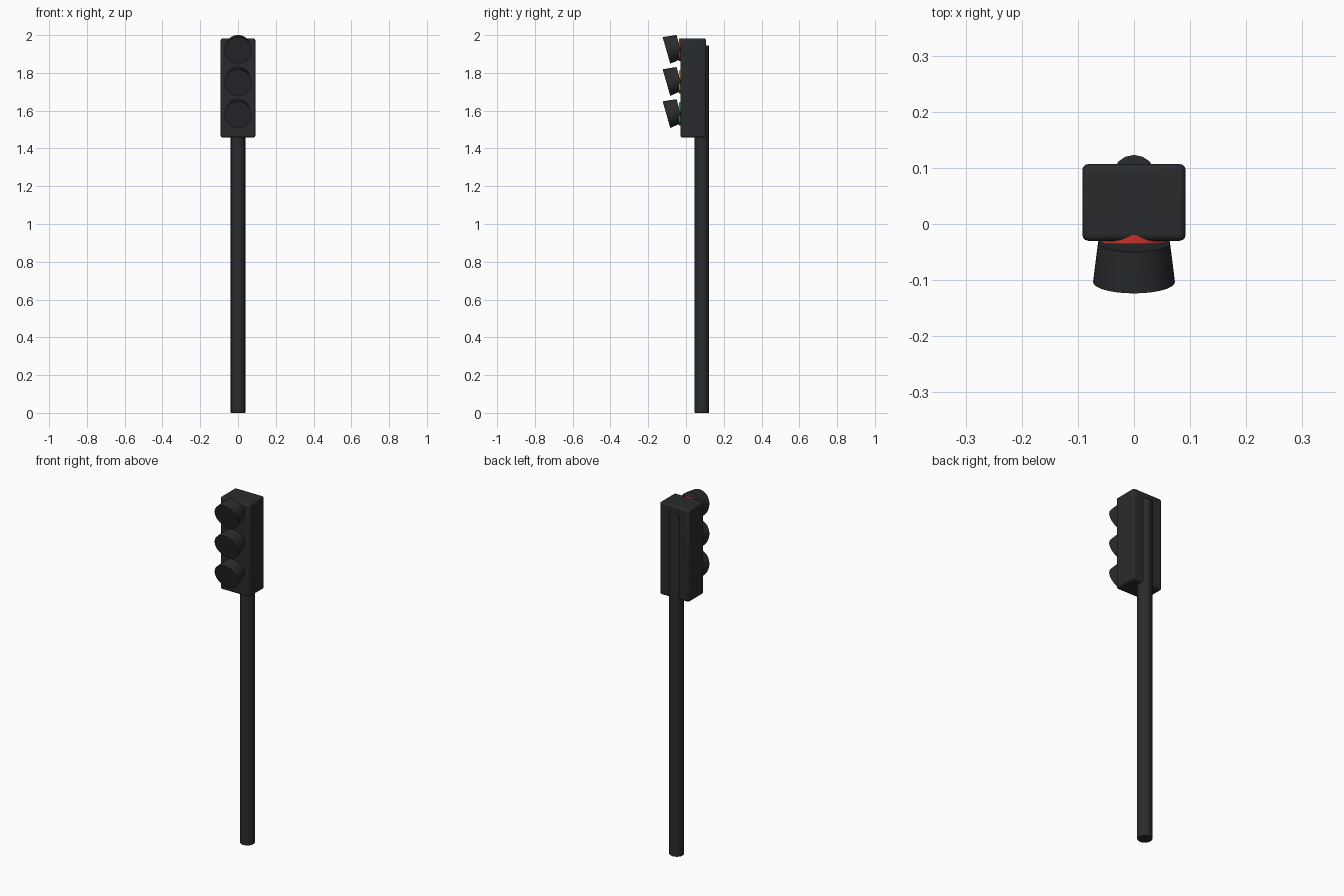
import bpy, math
from mathutils import Vector

if "Cube" in bpy.data.objects:
    bpy.data.objects.remove(bpy.data.objects["Cube"])


def material(name, rgb):
    m = bpy.data.materials.new(name)
    m.diffuse_color = (*rgb, 1)
    m.use_nodes = True
    m.node_tree.nodes["Principled BSDF"].inputs["Base Color"].default_value = m.diffuse_color
    return m


BLACK = material("black_paint", (0.022, 0.024, 0.026))


def finish(name, mat, bevel=0, segments=3):
    ob = bpy.context.object
    ob.name = name
    ob.data.materials.append(mat)
    bpy.ops.object.transform_apply(location=False, rotation=True, scale=True)
    if bevel:
        b = ob.modifiers.new("bevel", 'BEVEL')
        b.width, b.segments = bevel, segments
        b.limit_method = 'ANGLE'
        b.angle_limit = math.radians(40)
    bpy.ops.object.shade_smooth_by_angle(angle=math.radians(35))
    return ob


# Pole runs up behind the housing, half sunk into its back
bpy.ops.mesh.primitive_cylinder_add(vertices=16, radius=0.039, depth=1.945,
                                    location=(0, 0.084, 0.9725))
finish("pole", BLACK, 0.004, 2)

# Signal housing
bpy.ops.mesh.primitive_cube_add(size=1, location=(0, 0.0385, 1.72))
bpy.context.object.scale = (0.184, 0.137, 0.524)
finish("housing", BLACK, 0.011)

# Three lamps: lens on the housing, closed tapered visor tilted downwards
TILT = math.radians(16)
axis = Vector((0, -math.cos(TILT), -math.sin(TILT)))
DEPTH = 0.074
lamps = [("red", (0.6, 0.03, 0.02)), ("amber", (0.8, 0.35, 0.02)),
         ("green", (0.02, 0.45, 0.1))]
for i, (name, rgb) in enumerate(lamps):
    front = Vector((0, -0.1035, 1.919 - 0.17 * i))
    bpy.ops.mesh.primitive_cone_add(vertices=32, radius1=0.064, radius2=0.073,
                                    depth=DEPTH, location=front - axis * DEPTH / 2)
    bpy.context.object.rotation_euler = Vector((0, 0, 1)).rotation_difference(axis).to_euler()
    finish(name + "_visor", BLACK)

    bpy.ops.mesh.primitive_cylinder_add(vertices=32, radius=0.06, depth=0.02,
                                        location=(0, -0.026, front.z + 0.003),
                                        rotation=(math.pi / 2, 0, 0))
    finish(name + "_lens", material(name + "_glass", rgb))
